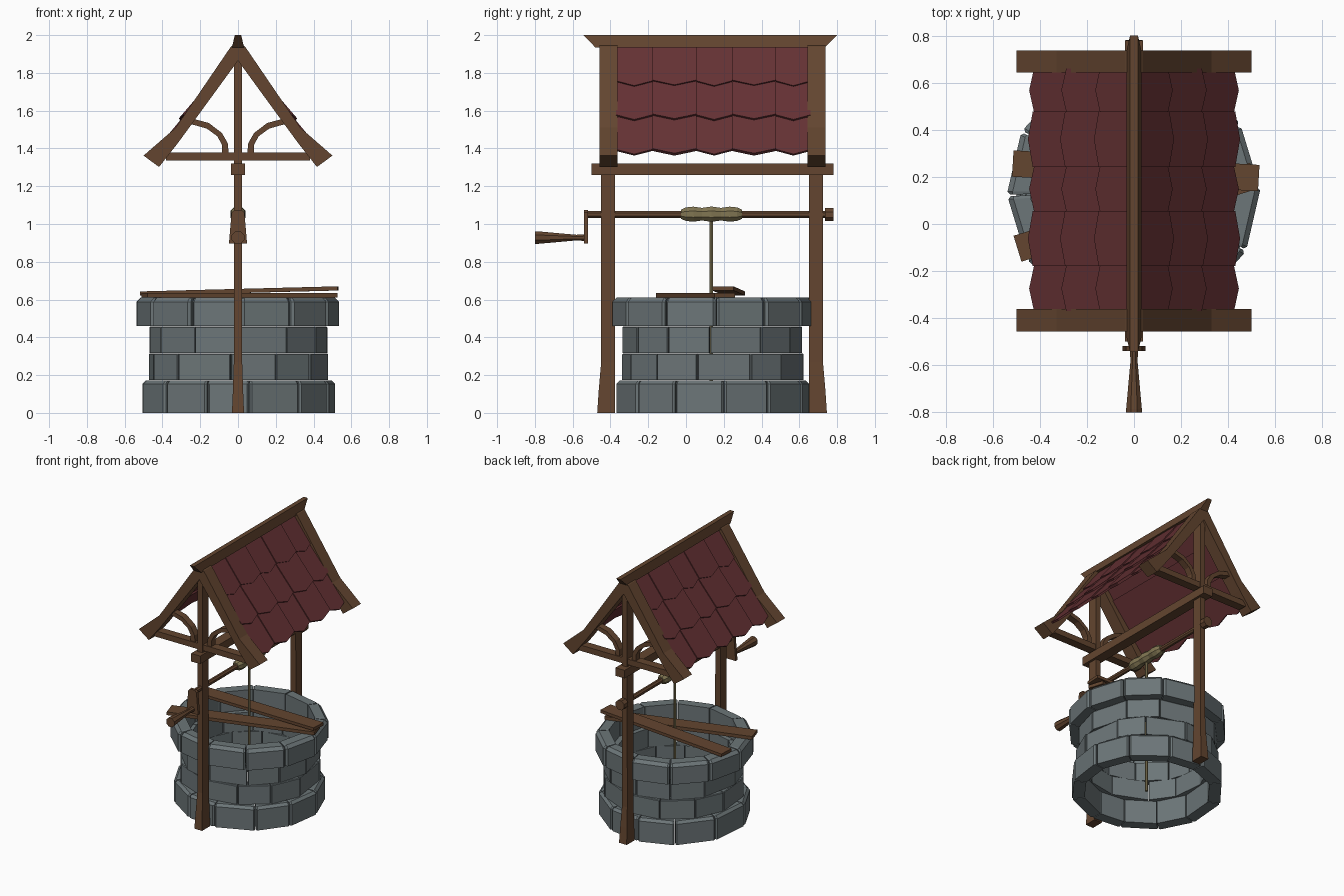
import bpy, bmesh, math, random
from mathutils import Vector

if "Cube" in bpy.data.objects:
    bpy.data.objects.remove(bpy.data.objects["Cube"])

random.seed(4)
CY = 0.14                      # well centre along y
POSTS = (-0.412, 0.688)        # y of the two gable frames


def material(name, rgb):
    m = bpy.data.materials.new(name)
    m.diffuse_color = (*rgb, 1)
    m.use_nodes = True
    m.node_tree.nodes["Principled BSDF"].inputs["Base Color"].default_value = m.diffuse_color
    return m


STONE = material("grey stone", (0.150, 0.180, 0.188))
WOOD = material("brown wood", (0.125, 0.060, 0.029))
RED = material("red shingle", (0.130, 0.031, 0.034))
ROPE = material("straw rope", (0.220, 0.180, 0.085))


def add_loft(bm, sections):
    """Skin a row of equal point loops and cap both ends."""
    rings = [[bm.verts.new(p) for p in s] for s in sections]
    n = len(rings[0])
    for a, b in zip(rings, rings[1:]):
        for i in range(n):
            j = (i + 1) % n
            bm.faces.new((a[i], a[j], b[j], b[i]))
    bm.faces.new(rings[0][::-1])
    bm.faces.new(rings[-1])


def finish(name, bm, mat):
    bmesh.ops.recalc_face_normals(bm, faces=bm.faces[:])
    me = bpy.data.meshes.new(name)
    bm.to_mesh(me)
    bm.free()
    me.materials.append(mat)
    ob = bpy.data.objects.new(name, me)
    bpy.context.collection.objects.link(ob)
    return ob


def loft(name, sections, mat):
    bm = bmesh.new()
    add_loft(bm, sections)
    return finish(name, bm, mat)


def prism_y(name, pts, y0, y1, mat):
    return loft(name, [[(x, y, z) for x, z in pts] for y in (y0, y1)], mat)


def box(name, x0, x1, y0, y1, z0, z1, mat):
    return prism_y(name, [(x0, z0), (x1, z0), (x1, z1), (x0, z1)], y0, y1, mat)


def lathe_y(name, profile, z, mat, n=8):
    """Round part along y from (y, radius) pairs."""
    ang = [2 * math.pi * (i + 0.5) / n for i in range(n)]
    return loft(name, [[(r * math.cos(a), y, z + r * math.sin(a)) for a in ang]
                       for y, r in profile], mat)


# Stone courses: bottom z, top z, outer radius, inner radius, angle shift, chamfer
courses = [(0.0, 0.172, 0.515, 0.43, 9, 0.018), (0.175, 0.315, 0.483, 0.41, 22, 0.005),
           (0.318, 0.458, 0.477, 0.41, 2, 0.005), (0.46, 0.61, 0.535, 0.44, 2, 0.022)]
for k, (z0, z1, ro, ri, shift, ch) in enumerate(courses):
    bm = bmesh.new()
    cuts = [shift + 30 * i + (random.uniform(-4, 4) if k < 3 else 0) for i in range(12)]
    cuts.append(cuts[0] + 360)
    for a, b in zip(cuts, cuts[1:]):
        r = ro + random.uniform(-0.008, 0.003)
        gap = 0.35

        def corner(rad, deg, z):
            t = math.radians(deg)
            return (rad * math.cos(t), CY + rad * math.sin(t), z)
        # cross-section with a chamfered outer top edge, swept between the cuts
        sec = [(ri, z0), (r, z0), (r, z1 - ch), (r - ch, z1), (ri, z1)]
        side = math.degrees(ch * 0.6 / r)
        inset = [(ri, z0), (r - ch * .5, z0), (r - ch * .5, z1 - ch), (r - ch, z1 - ch * .3), (ri, z1)]
        add_loft(bm, [[corner(q, d, z) for q, z in s] for d, s in
                      ((a + gap, inset), (a + gap + side, sec),
                       (b - gap - side, sec), (b - gap, inset))])
    finish(f"stone_course_{k + 1}", bm, STONE)

# Gable frames: post with flared foot, tie beam, curved braces, barge boards
for label, y in zip(("front", "back"), POSTS):
    out = -1 if label == "front" else 1
    secs = []
    for z, hx, o, i in ((0, 0.032, 0.058, 0.036), (0.12, 0.027, 0.05, 0.036),
                        (0.27, 0.022, 0.037, 0.036), (1.9, 0.02, 0.037, 0.036)):
        ya, yb = y + out * o, y - out * i
        secs.append([(-hx, ya, z), (hx, ya, z), (hx, yb, z), (-hx, yb, z)])
    loft(f"{label}_post", secs, WOOD)
    box(f"{label}_tie_beam", -0.38, 0.38, y - 0.032, y + 0.032, 1.335, 1.378, WOOD)
    for s, side in ((-1, "left"), (1, "right")):
        brace = [(0.05, 1.37), (0.053, 1.425), (0.085, 1.482), (0.155, 1.535), (0.25, 1.56),
                 (0.28, 1.53), (0.235, 1.525), (0.165, 1.505), (0.11, 1.465), (0.085, 1.42), (0.085, 1.37)]
        # shift so the brace curves up from the tie beam to the rafter
        prism_y(f"{label}_{side}_brace", [(s * x, z) for x, z in brace], y - 0.025, y + 0.025, WOOD)
        barge = [(0, 1.965), (0.037, 1.94), (0.33, 1.51), (0.50, 1.362),
                 (0.418, 1.302), (0.317, 1.43), (0, 1.865)]
        prism_y(f"{label}_{side}_barge_board", [(s * x, z) for x, z in barge],
                y - 0.045, y + 0.05, WOOD)

# Long beam and tapered ridge cap
box("long_beam", -0.038, 0.038, -0.50, 0.78, 1.26, 1.32, WOOD)
loft("ridge_cap", [[(-h, a, z), (h, a, z), (h, b, z), (-h, b, z)]
                   for z, h, a, b in ((1.935, 0.032, -0.48, 0.735), (2.0, 0.017, -0.543, 0.80))], WOOD)

# Shingle rows: three overlapping rows of pointed tiles on each slope
rows = [((0.0, 1.948), (0.145, 1.758)), ((0.125, 1.768), (0.288, 1.578)),
        ((0.27, 1.582), (0.425, 1.395))]
ycuts = [-0.37, -0.178, 0.055, 0.243, 0.477, 0.66]
for s, side in ((-1, "left"), (1, "right")):
    bm = bmesh.new()
    for (xt, zt), (xb, zb) in rows:
        top, low = Vector((s * xt, 0, zt)), Vector((s * xb, 0, zb))
        down = (low - top).normalized()
        nor = Vector((-s * down.z * s, 0, s * down.x)) * 1.0
        nor = Vector((s * abs(down.z), 0, abs(down.x)))
        for i, (a, b) in enumerate(zip(ycuts, ycuts[1:])):
            lift = nor * (0.007 if i % 2 else 0.0)
            tip = low + down * 0.032
            pts = [(top, a), (low, a), (tip, (a + b) / 2), (low, b), (top, b)]
            loop = [p + lift + Vector((0, y, 0)) for p, y in pts]
            add_loft(bm, [loop, [p - nor * 0.013 - lift for p in loop]])
    finish(f"{side}_roof_shingles", bm, RED)

# Winch: axle, end knob, crank arm, handle
lathe_y("axle", [(-0.54, 0.019), (0.75, 0.019)], 1.05, WOOD)
lathe_y("axle_knob", [(0.735, 0.038), (0.782, 0.038)], 1.05, WOOD)
prism_y("crank_arm", [(-0.048, 0.897), (0.048, 0.897), (0.034, 1.06), (0.02, 1.075),
                      (-0.02, 1.075), (-0.034, 1.06)], -0.54, -0.518, WOOD)
lathe_y("crank_handle", [(-0.80, 0.036), (-0.785, 0.036), (-0.58, 0.016), (-0.53, 0.02)], 0.928, WOOD)

# Rope coil with bumps, and hanging rope
lathe_y("rope_coil", [(-0.027, 0.026), (0.0, 0.039), (0.04, 0.043), (0.085, 0.036), (0.135, 0.044),
                      (0.185, 0.036), (0.23, 0.043), (0.27, 0.039), (0.297, 0.026)], 1.052, ROPE)
loft("hanging_rope", [[(0.011 * math.cos(t), 0.133 + 0.011 * math.sin(t), z)
                       for t in (i * math.pi / 3 for i in range(6))] for z in (0.01, 1.05)], ROPE)


# Loose planks lying across the rim
def plank(name, a, b, width, thick):
    a, b = Vector(a), Vector(b)
    side = Vector((-(b - a).y, (b - a).x, 0)).normalized() * width / 2
    up = Vector((0, 0, thick / 2))
    loft(name, [[p - side - up, p + side - up, p + side + up, p - side + up] for p in (a, b)], WOOD)


plank("lower_plank", (-0.495, -0.105, 0.623), (0.51, 0.205, 0.623), 0.115, 0.024)
plank("upper_plank", (-0.515, 0.257, 0.632), (0.53, 0.195, 0.659), 0.112, 0.022)
